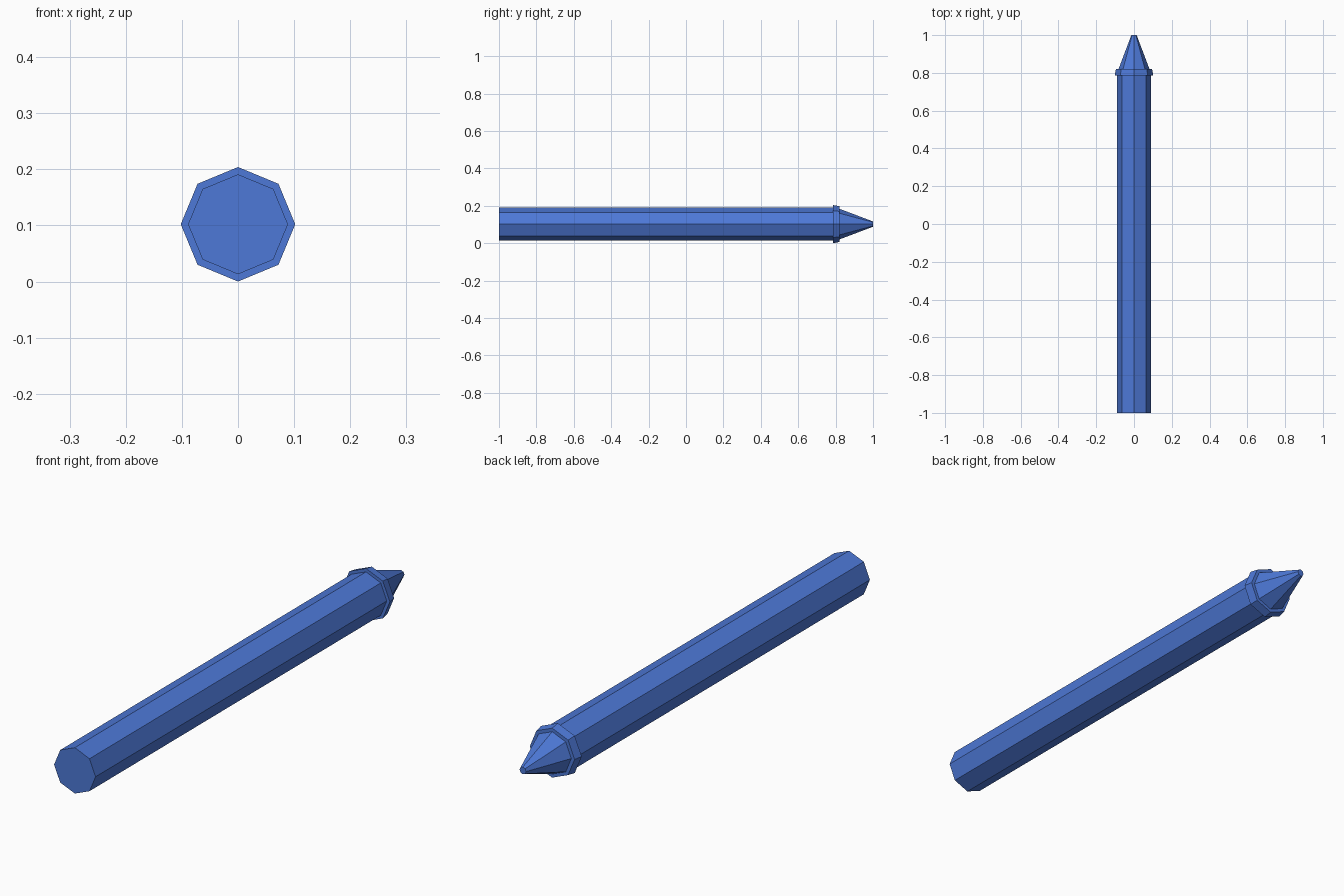
import bpy, bmesh, math

if "Cube" in bpy.data.objects:
    bpy.data.objects.remove(bpy.data.objects["Cube"], do_unlink=True)

SIDES = 8
AXIS_Z = 0.102

blue = bpy.data.materials.new("blue")
blue.use_nodes = True
blue.diffuse_color = (0.075, 0.19, 0.68, 1)
blue.node_tree.nodes["Principled BSDF"].inputs["Base Color"].default_value = blue.diffuse_color


def lathe(name, profile):
    """Closed octagonal solid along y from (y, radius) pairs."""
    bm = bmesh.new()
    rings = []
    for y, r in profile:
        angles = [math.tau * i / SIDES for i in range(SIDES)]
        rings.append([bm.verts.new((r * math.cos(a), y, AXIS_Z + r * math.sin(a)))
                      for a in angles])
    for a, b in zip(rings, rings[1:]):
        for i in range(SIDES):
            j = (i + 1) % SIDES
            bm.faces.new((a[i], a[j], b[j], b[i]))
    bm.faces.new(rings[0])
    bm.faces.new(rings[-1])
    bmesh.ops.recalc_face_normals(bm, faces=bm.faces)
    mesh = bpy.data.meshes.new(name)
    bm.to_mesh(mesh)
    bm.free()
    mesh.materials.append(blue)
    obj = bpy.data.objects.new(name, mesh)
    bpy.context.collection.objects.link(obj)
    return obj


# Long shaft, flared collar and blunt tapered tip
lathe("shaft", [(-1, 0.089), (0.79, 0.089)])
lathe("collar", [(0.785, 0.102), (0.82, 0.096)])
lathe("tip", [(0.815, 0.084), (1, 0.014)])
